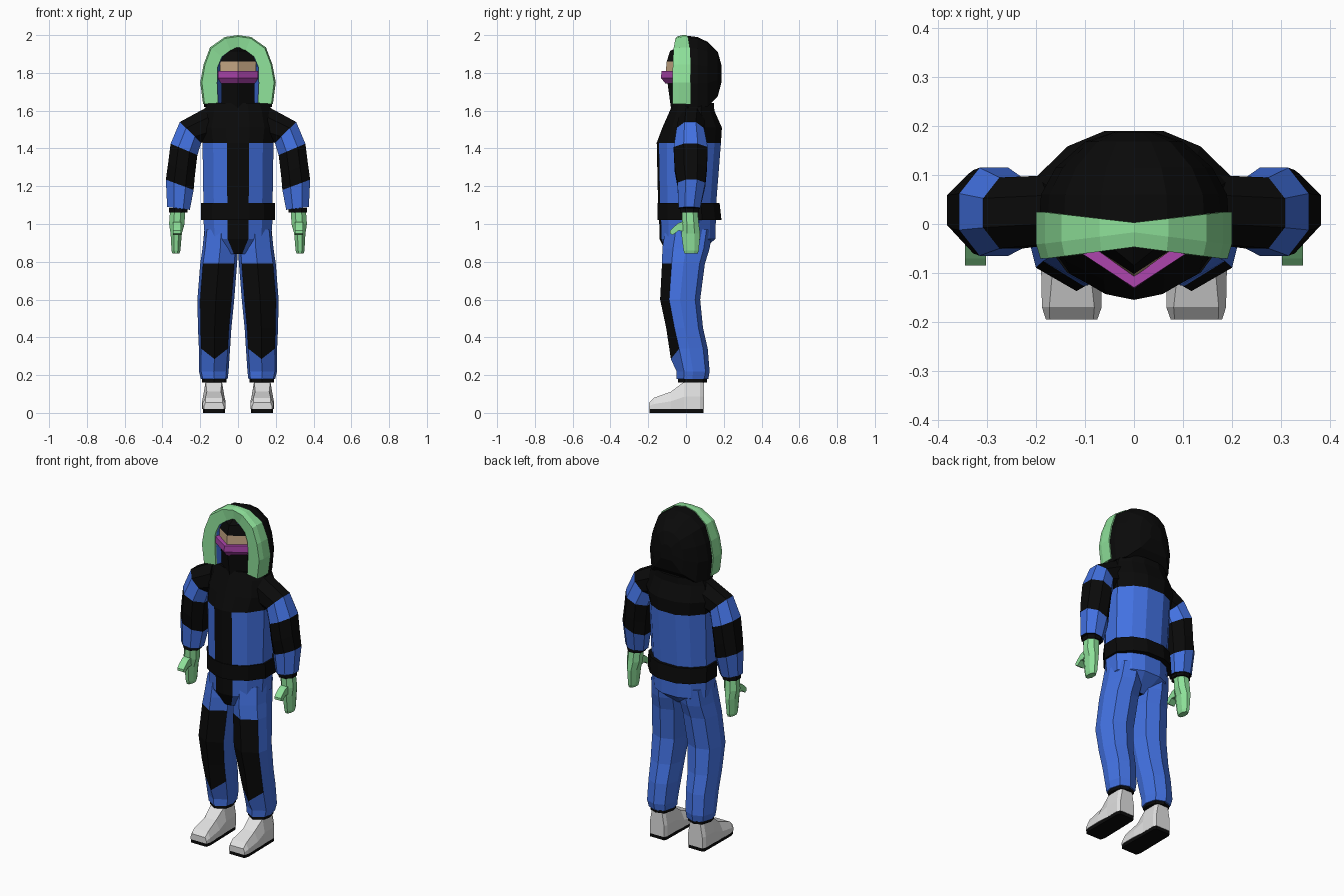
import bpy, bmesh, math
from mathutils import Vector

if "Cube" in bpy.data.objects:
    bpy.data.objects.remove(bpy.data.objects["Cube"])


def material(name, rgb):
    m = bpy.data.materials.new(name)
    m.diffuse_color = (*rgb, 1)
    m.use_nodes = True
    m.node_tree.nodes["Principled BSDF"].inputs["Base Color"].default_value = m.diffuse_color
    return m


BLACK = material("black fabric", (0.003, 0.003, 0.003))
BLUE = material("blue fabric", (0.055, 0.165, 0.75))
GREEN = material("mint green", (0.27, 0.75, 0.32))
SKIN = material("skin", (0.58, 0.40, 0.24))
PURPLE = material("purple lens", (0.42, 0.06, 0.42))
WHITE = material("shoe white", (0.75, 0.75, 0.75))


def loft(name, rings, mats, paint=None, mirror=False, caps=(True, True), closed=True):
    """Skin a list of point rings; paint(ring, side) picks the material slot."""
    bm = bmesh.new()
    rows = [[bm.verts.new(p) for p in r] for r in rings]
    n = len(rows[0])
    for i in range(len(rows) - 1):
        for j in range(n if closed else n - 1):
            k = (j + 1) % n
            f = bm.faces.new((rows[i][j], rows[i][k], rows[i + 1][k], rows[i + 1][j]))
            f.material_index = paint(i, j) if paint else 0
    if closed and caps[0]:
        bm.faces.new(rows[0])
    if closed and caps[1]:
        bm.faces.new(rows[-1])
    bmesh.ops.recalc_face_normals(bm, faces=bm.faces)
    me = bpy.data.meshes.new(name)
    bm.to_mesh(me)
    bm.free()
    for m in mats:
        me.materials.append(m)
    ob = bpy.data.objects.new(name, me)
    bpy.context.collection.objects.link(ob)
    if mirror:
        ob.modifiers.new("Mirror", 'MIRROR').use_mirror_merge = False
    return ob


def sym(half):
    """Close a half outline whose first point lies on the centre line."""
    return half + [(-x, y) for x, y in reversed(half) if x > 0]


# --- torso, belt ---
BODY = sym([(0, -1), (.31, -.93), (.7, -.68), (1, -.2), (1, .4), (.68, .8), (.3, 1)])


def body_ring(z, w, yf, yb):
    c, h = (yf + yb) / 2, (yb - yf) / 2
    return [(w * x, c + h * y, z) for x, y in BODY]


def torso_paint(i, j):
    if i >= 4:
        return 0                                   # shoulder yoke
    return 0 if j in (0, len(BODY) - 1) else 1     # centre stripe


loft("torso", [body_ring(*r) for r in (
    (.84, .07, -.10, .06), (.92, .175, -.14, .155), (1.02, .183, -.142, .158),
    (1.11, .183, -.148, .16), (1.43, .188, -.155, .185), (1.51, .2, -.125, .19),
    (1.60, .18, -.085, .15), (1.64, .16, -.07, .148))], [BLACK, BLUE], torso_paint)
loft("belt", [body_ring(z, .195, -.152, yb) for z, yb in ((1.02, .188), (1.11, .178))], [BLACK])

# --- legs with knee pads ---
LEG = sym([(0, -1), (.85, -.55), (1, 0), (.75, .75), (0, 1)])


def leg_ring(z, xi, xo, yf, yb, dip=0):
    c, h = (yf + yb) / 2, (yb - yf) / 2
    return [((xi + xo) / 2 + x * (xo - xi) / 2, c + h * y, z - (dip if y == -1 else 0))
            for x, y in LEG]


loft("leg", [leg_ring(*r) for r in (
    (.97, .0, .178, -.11, .14), (.87, .0, .188, -.125, .125), (.79, .005, .2, -.127, .1),
    (.6, .02, .215, -.137, .075), (.45, .035, .212, -.105, .09), (.34, .042, .207, -.08, .115, .055),
    (.22, .05, .207, -.05, .125), (.18, .055, .197, -.05, .118))], [BLUE, BLACK],
    lambda i, j: 1 if 2 <= i <= 4 and j in (0, len(LEG) - 1) else 0, mirror=True)
loft("ankle_cuff", [leg_ring(z, .062, .19, -.042, .11) for z in (.162, .185)], [BLACK], mirror=True)


# --- shoes ---
def shoe_ring(y, xi, xo, top, inset):
    mid = .02 + (top - .02) * .45
    return [(xi, y, .02), (xo, y, .02), (xo, y, mid),
            (xo - inset, y, top), (xi + inset, y, top), (xi, y, mid)]


loft("shoe", [shoe_ring(*r) for r in (
    (-.195, .075, .18, .055, .008), (-.17, .066, .188, .08, .015), (-.08, .066, .19, .112, .025),
    (-.01, .072, .185, .165, .014), (.075, .072, .185, .17, .014), (.095, .08, .175, .165, .014))],
    [WHITE], mirror=True)
loft("sole", [[(xi, y, 0), (xo, y, 0), (xo, y, .021), (xi, y, .021)] for y, xi, xo in (
    (-.193, .077, .178), (-.165, .069, .186), (.08, .074, .183), (.093, .081, .174))],
    [BLACK], mirror=True)

# --- arms: rings span an inner and an outer point ---
OCT = [(math.cos(a) / .924, math.sin(a) / .924)
       for a in (math.radians(22.5 + 45 * k) for k in range(8))]


def arm_ring(xi, zi, xo, zo, y0, y1):
    return [((xi + xo) / 2 + u * (xo - xi) / 2, (y0 + y1) / 2 + v * (y1 - y0) / 2,
             (zi + zo) / 2 + u * (zo - zi) / 2) for u, v in OCT]


loft("arm", [arm_ring(*r) for r in (
    (.13, 1.44, .17, 1.615, -.04, .10), (.195, 1.43, .308, 1.54, -.05, .095),
    (.215, 1.365, .357, 1.425, -.065, .115), (.228, 1.26, .37, 1.32, -.06, .11),
    (.235, 1.18, .382, 1.235, -.045, .102), (.255, 1.075, .375, 1.09, -.04, .075))],
    [BLACK, BLUE], lambda i, j: 1 if i in (1, 4) else 0, mirror=True)
loft("wrist_cuff", [arm_ring(.268, z, .364, z, -.032, .07) for z in (1.06, 1.085)], [BLACK], mirror=True)

# --- gloves ---
loft("glove", [arm_ring(xi, z, xo, z, y0, y1) for z, xi, xo, y0, y1 in (
    (1.065, .28, .36, -.022, .062), (1.0, .283, .365, -.022, .068), (.95, .297, .357, -.025, .075),
    (.86, .305, .352, -.013, .068), (.843, .31, .347, -.008, .062))], [GREEN], mirror=True)
loft("thumb", [[(.302, y, lo), (.345, y, lo), (.345, y, hi), (.302, y, hi)] for y, hi, lo in (
    (.01, 1.02, .96), (-.04, 1.005, .965), (-.07, .98, .942), (-.085, .965, .95))],
    [GREEN], mirror=True)


# --- head and goggles share a wedge-fronted outline ---
def wedge(z, w, yf, side, back):
    return [(0, yf, z), (w, side, z), (w, back * .6, z), (w * .5, back, z),
            (-w * .5, back, z), (-w, back * .6, z), (-w, side, z)]


loft("head", [wedge(*r) for r in (
    (1.58, .085, -.075, -.03, .1), (1.74, .088, -.097, -.035, .1), (1.80, .095, -.108, -.04, .1),
    (1.86, .095, -.102, -.04, .1), (1.915, .068, -.085, -.03, .08), (1.935, .03, -.05, -.02, .05))],
    [BLACK, SKIN], lambda i, j: 1 if i == 2 else 0)
loft("goggles", [wedge(*r) for r in (
    (1.745, .09, -.11, -.045, .01), (1.772, .107, -.132, -.06, .01), (1.81, .107, -.13, -.06, .01))],
    [PURPLE])

# --- hood: arch outlines in x and z ---
OUTER = [(.185, 1.635), (.2, 1.75), (.182, 1.845), (.148, 1.935), (.07, 1.99), (0, 2.0)]
INNER = [(.105, 1.64), (.11, 1.745), (.108, 1.83), (.085, 1.885), (.04, 1.92), (0, 1.925)]


def arch(half):
    return half + [(-x, z) for x, z in reversed(half[:-1])]


trim = []
for (xo, zo), (xi, zi) in zip(arch(OUTER), arch(INNER)):
    t = min(1, abs(xo) / .19)
    back, front = .003 + .022 * t, -.047 - .024 * t
    lx, lz = xo + (xi - xo) * .1, zo + (zi - zo) * .1
    trim.append([(xo, back, zo), (xo, front + .03, zo), (lx, front, lz),
                 (xi, front + .008, zi), (xi, back, zi)])
loft("hood_trim", trim, [GREEN])


def hood_ring(y, sx, up, down):
    return [(x * sx, y, 1.8 + (z - 1.8) * (up if z > 1.8 else down)) for x, z in arch(OUTER)]


loft("hood", [hood_ring(*r) for r in (
    (.0, .97, .985, 1.1), (.06, .95, .95, 1.1), (.115, .8, .82, 1.08),
    (.168, .5, .56, .75), (.188, .2, .2, .3))], [BLACK], caps=(False, True))
loft("hood_lining", [[(x * s, y, z) for x, z in arch(INNER)] for y, s in ((-.05, 1), (.05, .68))],
     [BLUE], closed=False)
